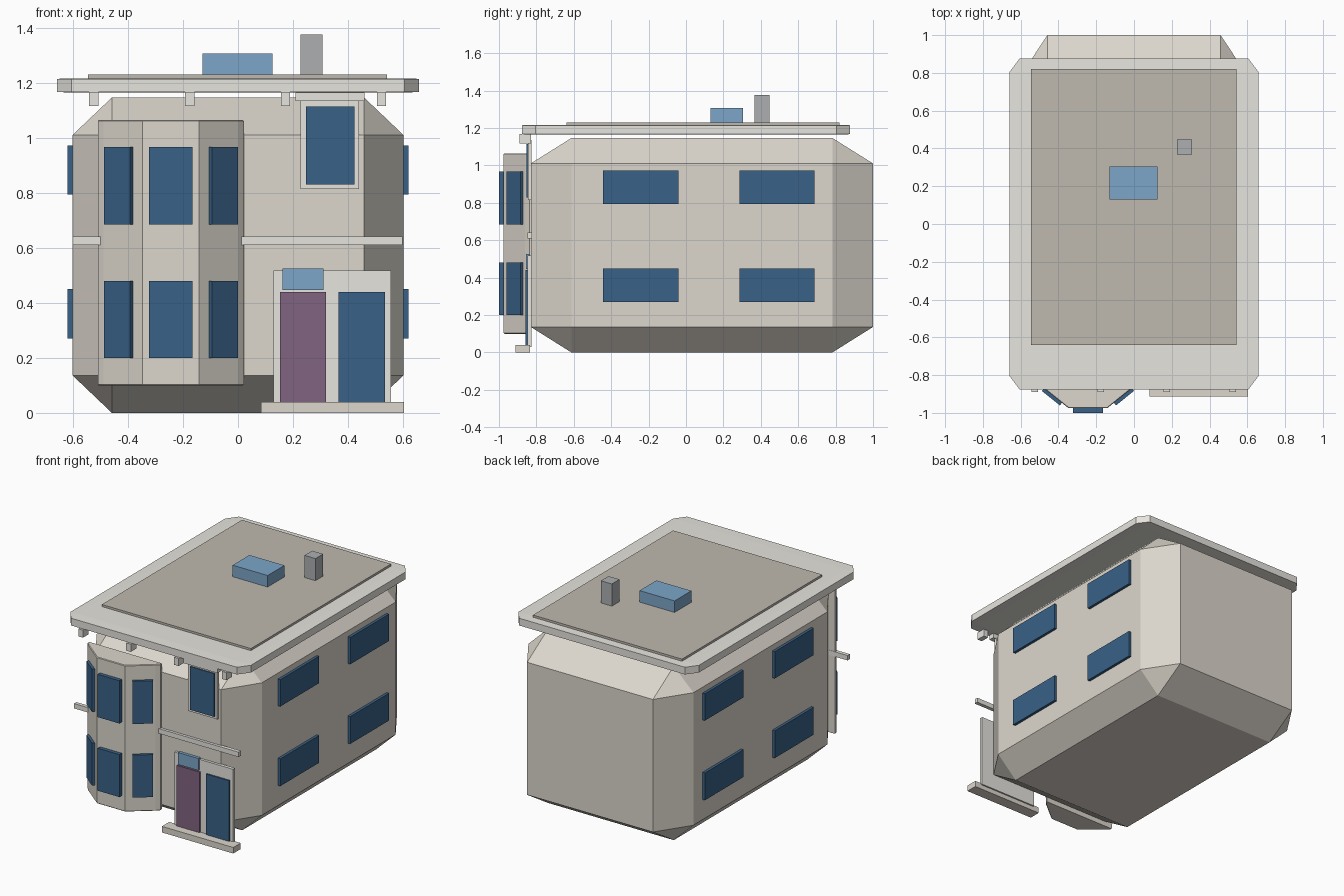
import bpy, bmesh, math
from mathutils import Matrix

if "Cube" in bpy.data.objects:
    bpy.data.objects.remove(bpy.data.objects["Cube"])


def material(name, rgb):
    m = bpy.data.materials.new(name)
    m.diffuse_color = (*rgb, 1)
    m.use_nodes = True
    m.node_tree.nodes["Principled BSDF"].inputs["Base Color"].default_value = m.diffuse_color
    return m


WALL = material("wall", (0.72, 0.68, 0.61))
TRIM = material("trim", (0.80, 0.78, 0.73))
DECK = material("roof_deck", (0.52, 0.49, 0.43))
GLASS = material("glass", (0.04, 0.12, 0.24))
SKY = material("pale_glass", (0.20, 0.38, 0.58))
DOOR = material("door", (0.22, 0.13, 0.22))
FLUE = material("flue", (0.42, 0.43, 0.44))


def finish(name, bm, mat):
    bmesh.ops.recalc_face_normals(bm, faces=bm.faces)
    me = bpy.data.meshes.new(name)
    bm.to_mesh(me)
    bm.free()
    ob = bpy.data.objects.new(name, me)
    bpy.context.collection.objects.link(ob)
    me.materials.append(mat)
    return ob


def box(name, x, y, z, mat, bevel=0):
    """Box from ranges; bevel is a fraction of each dimension."""
    bm = bmesh.new()
    bmesh.ops.create_cube(bm, size=1)
    if bevel:
        bmesh.ops.bevel(bm, geom=bm.edges[:], offset=bevel, segments=1,
                        affect='EDGES', profile=0.5)
    size = [r[1] - r[0] for r in (x, y, z)]
    mid = [(r[0] + r[1]) / 2 for r in (x, y, z)]
    bm.transform(Matrix.Translation(mid) @ Matrix.Diagonal((*size, 1)))
    return finish(name, bm, mat)


# Main chamfered volume
box("house_body", (-0.602, 0.602), (-0.83, 1.0), (0, 1.147), WALL, 0.119)

# Roof
box("roof_slab", (-0.658, 0.658), (-0.876, 0.876), (1.165, 1.217), TRIM, 0.04)
box("roof_deck", (-0.545, 0.542), (-0.64, 0.82), (1.21, 1.231), DECK)
box("skylight", (-0.13, 0.125), (0.13, 0.305), (1.231, 1.307), SKY)
box("chimney", (0.228, 0.308), (0.367, 0.447), (1.231, 1.377), FLUE)
for i in range(4):
    cx = -0.525 + 0.349 * i
    box(f"eave_bracket_{i + 1}", (cx - 0.017, cx + 0.017), (-0.89, -0.83),
        (1.117, 1.167), TRIM)

# Bay: half outline mirrored around its centre line, then extruded
BAY_X = -0.244
half = [(0.266, -0.825), (0.266, -0.838), (0.246, -0.86), (0.103, -0.975)]
outline = half + [(-x, y) for x, y in reversed(half)]
bm = bmesh.new()
face = bm.faces.new([bm.verts.new((BAY_X + x, y, 0.1)) for x, y in outline])
ext = bmesh.ops.extrude_face_region(bm, geom=[face])
for v in ext["geom"]:
    if isinstance(v, bmesh.types.BMVert):
        v.co.z = 1.065
caps = [e for e in bm.edges if abs(e.verts[0].co.z - e.verts[1].co.z) < 1e-6
        and min(v.co.y for v in e.verts) < -0.83]
bmesh.ops.bevel(bm, geom=caps, offset=0.004, segments=1, affect='EDGES')
finish("bay", bm, WALL)

# Bay windows, two floors, three facets each
for floor, z in (("lower", (0.2, 0.48)), ("upper", (0.685, 0.967))):
    box(f"bay_window_front_{floor}", (BAY_X - 0.079, BAY_X + 0.079),
        (-1.0, -0.96), z, GLASS)
    for side, s in (("left", -1), ("right", 1)):
        w = box(f"bay_window_{side}_{floor}", (-0.061, 0.061),
                (-0.013, 0.013), z, GLASS)
        w.location = (BAY_X + s * 0.188, -0.912, 0)
        w.rotation_euler.z = s * math.radians(38.8)

# Side windows on both walls
for side, s in (("left", -1), ("right", 1)):
    for floor, z in (("lower", (0.27, 0.45)), ("upper", (0.795, 0.972))):
        for place, y in (("front", (-0.445, -0.04)), ("rear", (0.285, 0.688))):
            box(f"side_window_{side}_{place}_{floor}",
                tuple(sorted((s * 0.58, s * 0.62))), y, z, GLASS)

# Floor band
box("floor_band", (-0.602, 0.598), (-0.848, -0.823), (0.61, 0.642), TRIM)

# Upper front window
box("upper_window_frame", (0.228, 0.44), (-0.845, -0.825), (0.815, 1.137), TRIM)
box("upper_window_glass", (0.248, 0.424), (-0.853, -0.835), (0.83, 1.115), GLASS)
box("upper_window_lintel", (0.21, 0.46), (-0.87, -0.83), (1.135, 1.166), TRIM)

# Entrance
box("entry_frame", (0.13, 0.556), (-0.847, -0.825), (0.03, 0.518), TRIM)
box("front_door", (0.153, 0.32), (-0.857, -0.835), (0.04, 0.44), DOOR)
box("entry_window", (0.366, 0.535), (-0.857, -0.835), (0.04, 0.44), GLASS)
box("transom", (0.162, 0.311), (-0.855, -0.835), (0.447, 0.526), SKY)
box("entry_step", (0.083, 0.604), (-0.912, -0.835), (0, 0.04), WALL)
